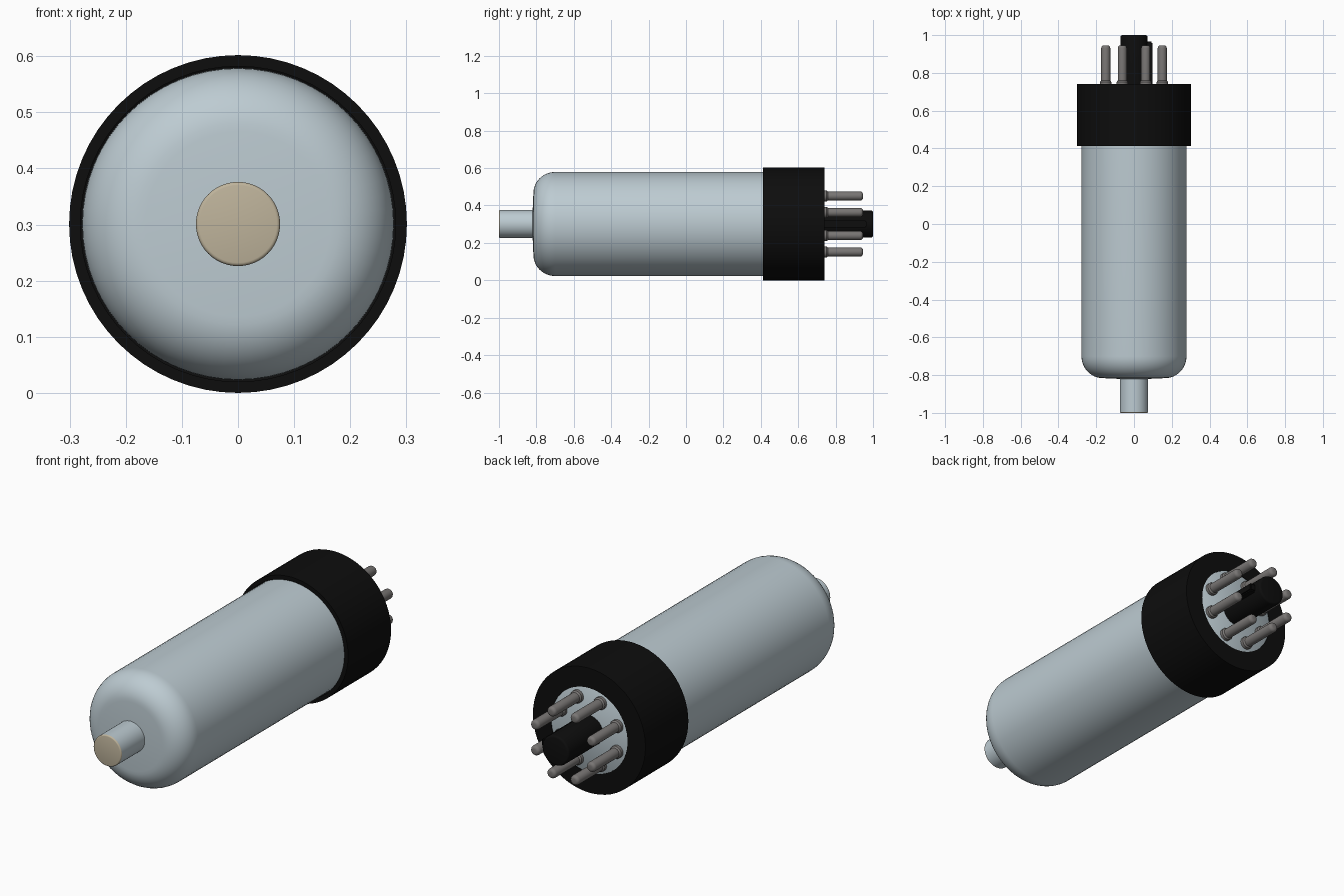
import bpy, bmesh, math

cube = bpy.data.objects.get("Cube")
if cube:
    bpy.data.objects.remove(cube, do_unlink=True)

AXIS_Z = 0.301  # height of the tube's long axis


def material(name, rgb):
    m = bpy.data.materials.new(name)
    m.use_nodes = True
    m.diffuse_color = (*rgb, 1)
    bsdf = m.node_tree.nodes["Principled BSDF"]
    bsdf.inputs["Base Color"].default_value = (*rgb, 1)
    bsdf.inputs["Roughness"].default_value = 0.5
    return m


GLASS = material("pale blue grey glass", (0.51, 0.60, 0.645))
BLACK = material("black plastic", (0.004, 0.004, 0.004))
METAL = material("grey metal", (0.19, 0.18, 0.175))
TAN = material("tan end cap", (0.52, 0.455, 0.33))


def finish(name, bm, mat, angle=35):
    bmesh.ops.remove_doubles(bm, verts=bm.verts, dist=1e-5)
    bmesh.ops.recalc_face_normals(bm, faces=bm.faces)
    mesh = bpy.data.meshes.new(name)
    bm.to_mesh(mesh)
    bm.free()
    mesh.materials.append(mat)
    ob = bpy.data.objects.new(name, mesh)
    bpy.context.collection.objects.link(ob)
    bpy.ops.object.select_all(action='DESELECT')
    ob.select_set(True)
    bpy.context.view_layer.objects.active = ob
    bpy.ops.object.shade_smooth_by_angle(angle=math.radians(angle))
    return ob


def lathe(name, profile, mat, x=0, z=0, steps=64, closed=False):
    """Revolve (radius, y) points around a line parallel to y."""
    bm = bmesh.new()
    verts = [bm.verts.new((r, y, 0)) for r, y in profile]
    pairs = list(zip(verts, verts[1:]))
    if closed:
        pairs.append((verts[-1], verts[0]))
    edges = [bm.edges.new(p) for p in pairs]
    bmesh.ops.spin(bm, geom=verts + edges, cent=(0, 0, 0), axis=(0, 1, 0),
                   angle=2 * math.pi, steps=steps)
    bmesh.ops.translate(bm, verts=bm.verts, vec=(x, 0, AXIS_Z + z))
    return finish(name, bm, mat)


def arc(cr, cy, rad_r, rad_y, a0, a1, n):
    """Elliptical arc of profile points, angles in degrees."""
    return [(cr + rad_r * math.cos(math.radians(a0 + (a1 - a0) * i / n)),
             cy + rad_y * math.sin(math.radians(a0 + (a1 - a0) * i / n)))
            for i in range(n + 1)]


# Glass envelope with a rounded shoulder, closed by a flat disc in the socket
lathe("glass_envelope",
      [(0, -0.82), (0.075, -0.82)] + arc(0.165, -0.70, 0.113, 0.116, -90, 0, 12)
      + [(0.278, 0.69), (0.206, 0.737), (0, 0.737)], GLASS)

# Narrow tip at the front with its tan end cap
lathe("glass_tip", [(0.075, -0.81), (0.075, -0.994)], GLASS, steps=48)
lathe("tip_cap", [(0.075, -0.994)] + arc(0.069, -0.994, 0.006, 0.006, 0, -90, 3)
      + [(0, -1.0)], TAN, steps=48)

# Black base collar
lathe("base_collar", [(0.281, 0.412), (0.301, 0.412), (0.301, 0.74),
                      (0.205, 0.74), (0.205, 0.72), (0.281, 0.68)],
      BLACK, closed=True)

# Central locating post with a key ridge on the left
lathe("locating_post", [(0, 0.73), (0.072, 0.73), (0.072, 0.99)]
      + arc(0.062, 0.99, 0.01, 0.01, 0, 90, 3) + [(0, 1.0)], BLACK, steps=40)
bm = bmesh.new()
bmesh.ops.create_cube(bm, size=1)
bmesh.ops.scale(bm, vec=(0.05, 0.235, 0.04), verts=bm.verts)
bmesh.ops.translate(bm, vec=(0.074, 0.8475, AXIS_Z), verts=bm.verts)
bmesh.ops.bevel(bm, geom=bm.edges[:], offset=0.006, segments=2, affect='EDGES')
finish("locating_key", bm, BLACK)

# Ring of eight contact pins, each with a small foot flange
PIN_PROFILE = [(0, 0.73), (0.03, 0.73), (0.03, 0.752), (0.024, 0.759),
               (0.024, 0.931)] + arc(0.01, 0.931, 0.014, 0.015, 0, 90, 4) + [(0, 0.946)]
for i in range(8):
    a = math.radians(22.5 + 45 * i)
    lathe(f"contact_pin_{i + 1}", PIN_PROFILE, METAL,
          x=0.162 * math.cos(a), z=0.162 * math.sin(a), steps=20)
